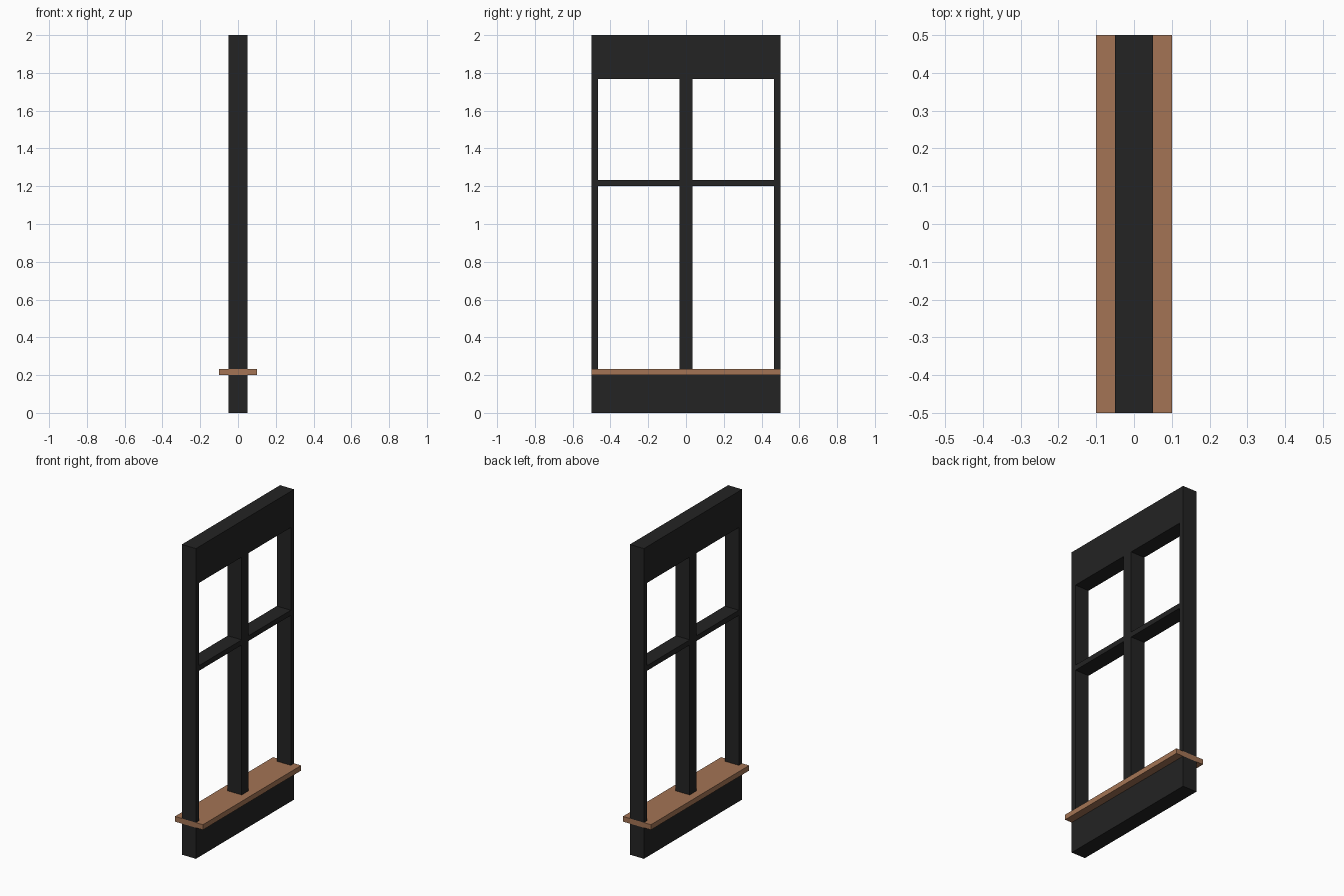
import bpy

if "Cube" in bpy.data.objects:
    bpy.data.objects.remove(bpy.data.objects["Cube"])


def material(name, rgb):
    m = bpy.data.materials.new(name)
    m.diffuse_color = (*rgb, 1.0)
    m.use_nodes = True
    m.node_tree.nodes["Principled BSDF"].inputs["Base Color"].default_value = m.diffuse_color
    return m


black = material("black_paint", (0.017, 0.017, 0.017))
wood = material("brown_wood", (0.37, 0.175, 0.09))


def box(name, x, y, z, mat):
    """Box spanning the given (min, max) ranges."""
    bpy.ops.mesh.primitive_cube_add(size=1)
    o = bpy.context.object
    o.name = name
    o.location = [(a + b) / 2 for a, b in (x, y, z)]
    o.scale = [b - a for a, b in (x, y, z)]
    bpy.ops.object.transform_apply(location=True, rotation=False, scale=True)
    o.data.materials.append(mat)
    return o


T = 1 / 30                      # thickness of slim members
D = (-0.05, 0.05)               # frame depth
FULL = (-0.5, 0.5)              # frame width
SILL_TOP, HEAD = 0.2 + T, 2 - 7 * T

# Solid lower panel, sill and header
box("lower_panel", D, FULL, (0, 0.2), black)
box("window_sill", (-0.1, 0.1), FULL, (0.2, SILL_TOP), wood)
box("header", D, FULL, (HEAD, 2), black)

# Uprights between sill and header
box("left_post", D, (-0.5, -0.5 + T), (SILL_TOP, HEAD), black)
box("right_post", D, (0.5 - T, 0.5), (SILL_TOP, HEAD), black)
box("centre_post", D, (-T, T), (SILL_TOP, HEAD), black)

# Crossbar halves either side of the centre post
for side, y in (("left", (-0.5 + T, -T)), ("right", (T, 0.5 - T))):
    box(side + "_crossbar", D, y, (1.2, 1.2 + T), black)
